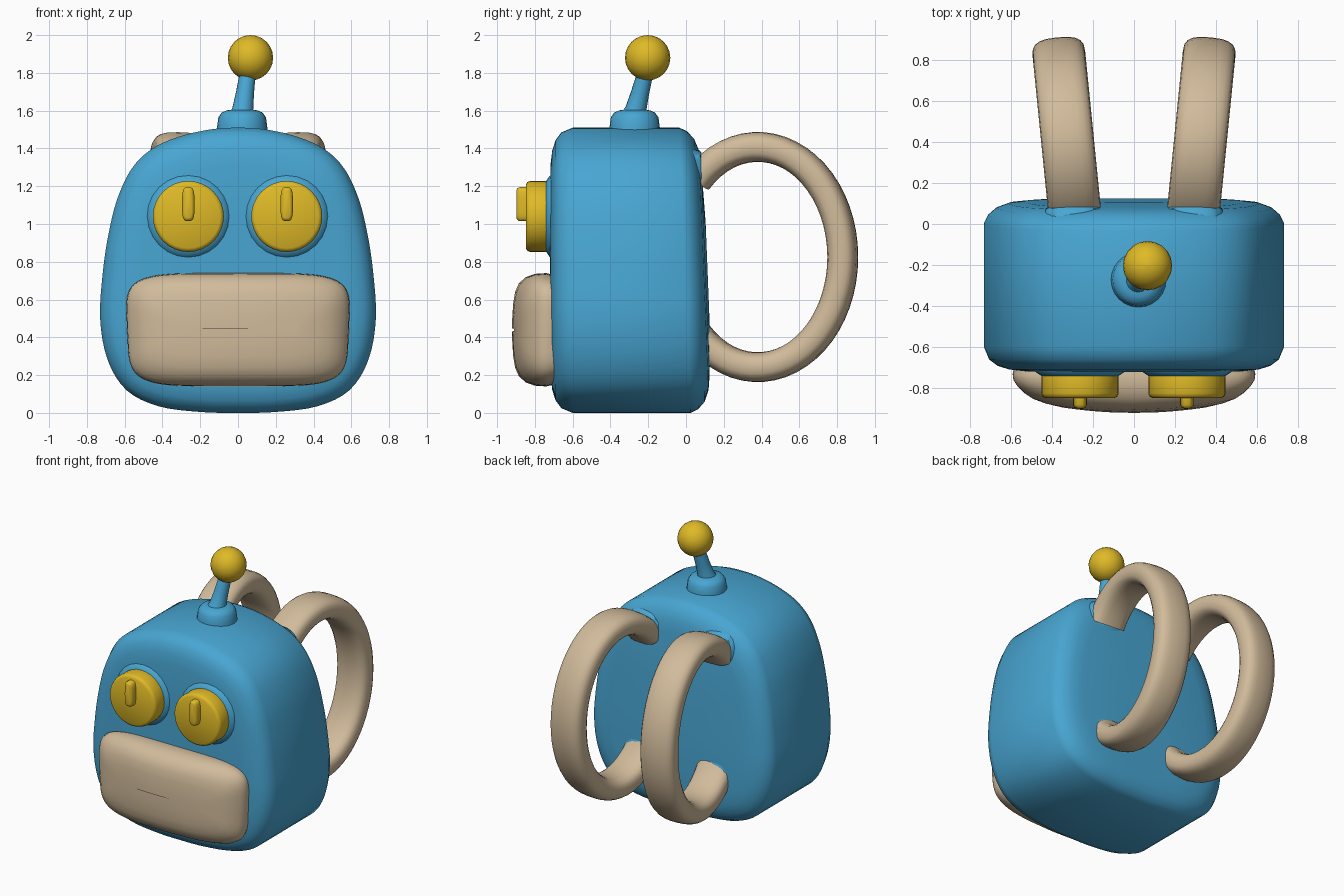
import bpy, bmesh, math
from mathutils import Vector

cube = bpy.data.objects.get("Cube")
if cube:
    bpy.data.objects.remove(cube, do_unlink=True)


def material(name, rgb):
    m = bpy.data.materials.new(name)
    m.use_nodes = True
    m.diffuse_color = (*rgb, 1)
    m.node_tree.nodes["Principled BSDF"].inputs["Base Color"].default_value = (*rgb, 1)
    return m


BLUE = material("blue", (0.065, 0.38, 0.65))
YELLOW = material("yellow", (0.74, 0.49, 0.02))
TAN = material("tan", (0.64, 0.50, 0.33))


def skin(name, rings, mat, angle=40):
    """Join equal closed rings of points into a capped, smooth shaded object."""
    bm = bmesh.new()
    loops = [[bm.verts.new(p) for p in ring] for ring in rings]
    n = len(loops[0])
    for a, b in zip(loops, loops[1:]):
        for i in range(n):
            j = (i + 1) % n
            bm.faces.new((a[i], a[j], b[j], b[i]))
    bm.faces.new(loops[0])
    bm.faces.new(loops[-1])
    bmesh.ops.recalc_face_normals(bm, faces=bm.faces)
    mesh = bpy.data.meshes.new(name)
    bm.to_mesh(mesh)
    bm.free()
    mesh.materials.append(mat)
    ob = bpy.data.objects.new(name, mesh)
    bpy.context.collection.objects.link(ob)
    bpy.ops.object.select_all(action='DESELECT')
    ob.select_set(True)
    bpy.context.view_layer.objects.active = ob
    bpy.ops.object.shade_smooth_by_angle(angle=math.radians(angle))
    return ob


def smooth_loop(pts, steps=4):
    """Closed Catmull-Rom curve through 2D points."""
    out, n = [], len(pts)
    for i in range(n):
        a, b, c, d = (Vector(pts[(i + k) % n]) for k in (-1, 0, 1, 2))
        for s in range(steps):
            t = s / steps
            out.append(0.5 * (2 * b + (c - a) * t + (2 * a - 5 * b + 4 * c - d) * t ** 2
                              + (3 * b - a - 3 * c + d) * t ** 3))
    return out


def superellipse(rx, rz, power, n):
    pts = []
    for i in range(n):
        t = 2 * math.pi * i / n
        c, s = math.cos(t), math.sin(t)
        pts.append(Vector((rx * math.copysign(abs(c) ** (2 / power), c),
                           rz * math.copysign(abs(s) ** (2 / power), s))))
    return pts


def loft(name, outline, centre, levels, mat, shift=lambda x, y, z: 0):
    """Stack an x-z outline along y; each level is (y, inset)."""
    hx = max(p[0] for p in outline)
    hz = max(p[1] for p in outline)
    rings = []
    for y, d in levels:
        ring = []
        for p in outline:
            x, z = p[0] * (1 - d / hx), p[1] * max(0.02, 1 - d / hz)
            ring.append((centre[0] + x, y + shift(x, y, z), centre[1] + z))
        rings.append(ring)
    return skin(name, rings, mat, 50)


def lathe(name, base, axis, profile, mat, n=24, angle=40):
    """Spin (radius, height) pairs around an axis."""
    turn = Vector(axis).to_track_quat('Z', 'Y')
    rings = []
    for r, h in profile:
        rings.append([Vector(base) + turn @ Vector((r * math.cos(2 * math.pi * i / n),
                                                    r * math.sin(2 * math.pi * i / n), h))
                      for i in range(n)])
    return skin(name, rings, mat, angle)


# Body: rounded, narrower at the top, with a leaning back
half = [(0.2, 0.005), (0.42, 0.035), (0.59, 0.12), (0.69, 0.28), (0.73, 0.5),
        (0.715, 0.75), (0.685, 0.95), (0.64, 1.13), (0.565, 1.29), (0.46, 1.395),
        (0.32, 1.46), (0.15, 1.5)]
outline = [(0, 0)] + half + [(0, 1.51)] + [(-x, z) for x, z in reversed(half)]
MID = 0.755
outline = [(p.x, p.y - MID) for p in smooth_loop(outline)]
loft("body", outline, (0, MID),
     [(-0.72, 0.5), (-0.718, 0.2), (-0.708, 0.12), (-0.69, 0.065), (-0.66, 0.025),
      (-0.6, 0), (-0.3, 0), (0, 0), (0.04, 0.02), (0.075, 0.06), (0.098, 0.12),
      (0.107, 0.2), (0.118, 0.5)],
     BLUE, lambda x, y, z: -0.04 * (z + 0.1) if y > -0.1 else 0)

# Mouth: bulging padded panel, slightly narrower at the bottom
panel = [(p.x * (1 + 0.07 * (p.y - 0.3)), p.y) for p in superellipse(0.6, 0.3, 5, 72)]
loft("mouth_panel", panel, (0, 0.44),
     [(-0.68, 0.015), (-0.74, 0), (-0.80, 0.004), (-0.85, 0.022), (-0.885, 0.055),
      (-0.905, 0.1), (-0.915, 0.16), (-0.92, 0.24), (-0.92, 0.292)],
     TAN, lambda x, y, z: 0.22 * x * x * min(1, max(0, -y - 0.72) / 0.15))

# Eyes: thick discs on a soft collar, each with a raised upright bar
for side, x in (("right", -0.263), ("left", 0.258)):
    lathe(side + "_eye_collar", (x, -0.69, 1.04), (0, -1, 0),
          [(0.23, 0), (0.215, 0.032), (0.18, 0.055)], BLUE, angle=80)
    lathe(side + "_eye", (x, -0.69, 1.04), (0, -1, 0),
          [(0.18, 0), (0.188, 0.06), (0.188, 0.135), (0.182, 0.15), (0.168, 0.158)],
          YELLOW, 32, 50)
    loft(side + "_eye_bar", superellipse(0.033, 0.09, 3.5, 28), (x, 1.105),
         [(-0.83, 0), (-0.882, 0), (-0.893, 0.007), (-0.898, 0.016)], YELLOW)

# Antenna: domed foot, leaning stem and ball
lathe("antenna_foot", (0.022, -0.272, 1.46), (0, 0, 1),
      [(0.14, 0), (0.132, 0.06), (0.126, 0.105), (0.108, 0.13), (0.08, 0.142), (0.03, 0.145)],
      BLUE, angle=80)
lathe("antenna_stem", (0.02, -0.275, 1.57), (0.033, 0.062, 0.24),
      [(0.07, 0), (0.056, 0.04), (0.048, 0.13), (0.041, 0.27)], BLUE, 16)
arc = [math.pi * i / 12 for i in range(13)]
lathe("antenna_ball", (0.066, -0.203, 1.88), (0, 0, 1),
      [(max(0.001, 0.12 * math.sin(t)), -0.12 * math.cos(t)) for t in arc], YELLOW, 20, 60)

# Straps: oval loops of rounded band, spreading outwards toward the rear
for side, sign in (("right", -1), ("left", 1)):
    rings = []
    for i in range(45):
        t = math.radians(-136 + 272 * i / 44)
        c, s = math.cos(t), math.sin(t)
        out = Vector((0.58 * c, 0.45 * s)).normalized()
        ring = []
        for p in superellipse(0.128, 0.079, 2.8, 20):
            y = 0.38 + 0.45 * c + out.x * p.y
            z = 0.825 + 0.583 * s + out.y * p.y
            ring.append((sign * (0.283 + 0.1 * y + p.x), y - 0.1 * p.x, z))
        rings.append(ring)
    skin(side + "_strap", rings, TAN, 60)
    # Soft collars where the strap meets the back
    for end, z, y in (("upper", 1.27, 0.06), ("lower", 0.37, 0.095)):
        loft(side + "_strap_" + end + "_collar", superellipse(0.15, 0.13, 2.5, 24),
             (sign * 0.293, z), [(y - 0.04, 0), (y + 0.015, 0.012), (y + 0.03, 0.04)], BLUE)
